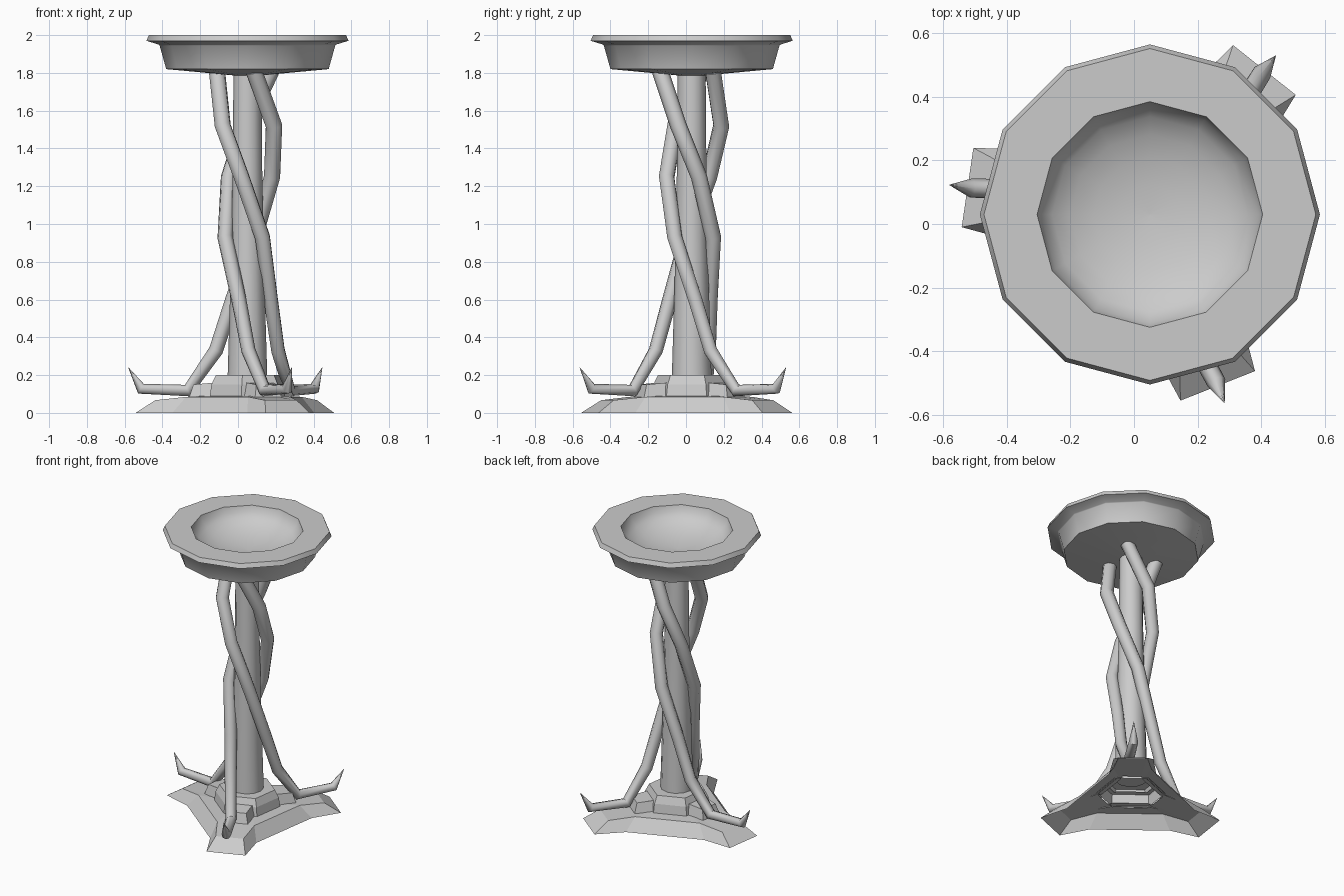
import bpy, math
from mathutils import Vector

if "Cube" in bpy.data.objects:
    bpy.data.objects.remove(bpy.data.objects["Cube"])

CX, CY = 0.05, 0.03                      # axis of the column and bowl
LOBES = [math.radians(a) for a in (51.6, 171.6, 291.6)]


def make(name, verts, faces, smooth=None):
    me = bpy.data.meshes.new(name)
    me.from_pydata(verts, [], faces)
    me.validate()
    ob = bpy.data.objects.new(name, me)
    bpy.context.collection.objects.link(ob)
    finish(ob, smooth)
    return ob


def finish(ob, smooth):
    bpy.ops.object.select_all(action='DESELECT')
    ob.select_set(True)
    bpy.context.view_layer.objects.active = ob
    if ob.type == 'CURVE':
        bpy.ops.object.convert(target='MESH')
    if smooth:
        bpy.ops.object.shade_smooth_by_angle(angle=math.radians(smooth))


def loft(name, rings, cap_start=False, cap_end=False, smooth=None):
    n = len(rings[0])
    verts = [v for r in rings for v in r]
    faces = [(k * n + i, k * n + (i + 1) % n, (k + 1) * n + (i + 1) % n, (k + 1) * n + i)
             for k in range(len(rings) - 1) for i in range(n)]
    if cap_start:
        faces.append(tuple(reversed(range(n))))
    if cap_end:
        faces.append(tuple(range(len(verts) - n, len(verts))))
    return make(name, verts, faces, smooth)


def circle(r, z, n=12):
    return [(CX + r * math.cos(math.pi / 2 + 2 * math.pi * i / n),
             CY + r * math.sin(math.pi / 2 + 2 * math.pi * i / n), z) for i in range(n)]


def star(a1, w1, z1, a2, w2, z2):
    """Three-lobed outline: lobe corners (a1, +-w1), inner corners (a2, +-w2)."""
    out = []
    for t in LOBES:
        c, s = math.cos(t), math.sin(t)
        for a, w, z in ((a2, -w2, z2), (a1, -w1, z1), (a1, w1, z1), (a2, w2, z2)):
            out.append((CX + a * c - w * s, CY + a * s + w * c, z))
    return out


# Bowl: shallow conical underside, body, rim and smooth round hollow
profile = [(0.002, 1.78), (0.43, 1.82), (0.465, 1.945), (0.47, 1.95), (0.535, 1.97),
           (0.522, 2.0), (0.355, 2.0)]
depth = 0.15
for k in range(1, 6):
    t = k / 6 * math.pi / 2
    profile.append((0.355 * math.cos(t), 2.0 - depth * math.sin(t)))
profile.append((0.002, 2.0 - depth))
loft("bowl", [circle(r, z) for r, z in profile], True, True, smooth=32)

# Column
loft("column", [circle(0.105, 0.19), circle(0.09, 0.7), circle(0.078, 1.3), circle(0.074, 1.8)],
     True, True, smooth=35)

# Three-lobed foot plate, hollow underneath
loft("foot_plate", [star(0.58, 0.126, 0, 0.38, 0.15, 0),
                    star(0.48, 0.09, 0.067, 0.31, 0.12, 0.085),
                    star(0.20, 0.06, 0.092, 0.16, 0.07, 0.092)])

# Raised hub with three stepped arms
loft("hub_arms", [star(0.30, 0.075, 0.085, 0.19, 0.09, 0.085),
                  star(0.28, 0.06, 0.15, 0.17, 0.075, 0.16),
                  star(0.15, 0.05, 0.16, 0.12, 0.06, 0.16)])


def hexagon(r, z):
    return [(CX + r * math.cos(LOBES[0] + math.radians(30 + 60 * i)),
             CY + r * math.sin(LOBES[0] + math.radians(30 + 60 * i)), z) for i in range(6)]


loft("hub", [hexagon(0.215, 0.085), hexagon(0.205, 0.15), hexagon(0.18, 0.2), hexagon(0.08, 0.2)])

# Twisting legs ending in upturned claws: radius, angle offset, height, thickness
path = [(0.637, 0, 0.24, 0.001), (0.57, 0, 0.128, 0.03), (0.325, -5, 0.118, 0.034),
        (0.19, -20, 0.33, 0.038), (0.125, -43, 0.60, 0.04), (0.12, -100, 0.93, 0.042),
        (0.136, -155, 1.25, 0.043), (0.157, -198, 1.52, 0.044), (0.17, -250, 1.81, 0.044)]
for i, base in enumerate(LOBES):
    cu = bpy.data.curves.new("twisted_leg", 'CURVE')
    cu.dimensions = '3D'
    cu.bevel_depth = 1.0
    cu.bevel_resolution = 2
    cu.use_fill_caps = True
    sp = cu.splines.new('POLY')
    sp.points.add(len(path) - 1)
    for p, (r, a, z, th) in zip(sp.points, path):
        t = base + math.radians(a)
        p.co = (CX + r * math.cos(t), CY + r * math.sin(t), z, 1)
        p.radius = th
    ob = bpy.data.objects.new("twisted_leg_%d" % (i + 1), cu)
    bpy.context.collection.objects.link(ob)
    finish(ob, 50)
